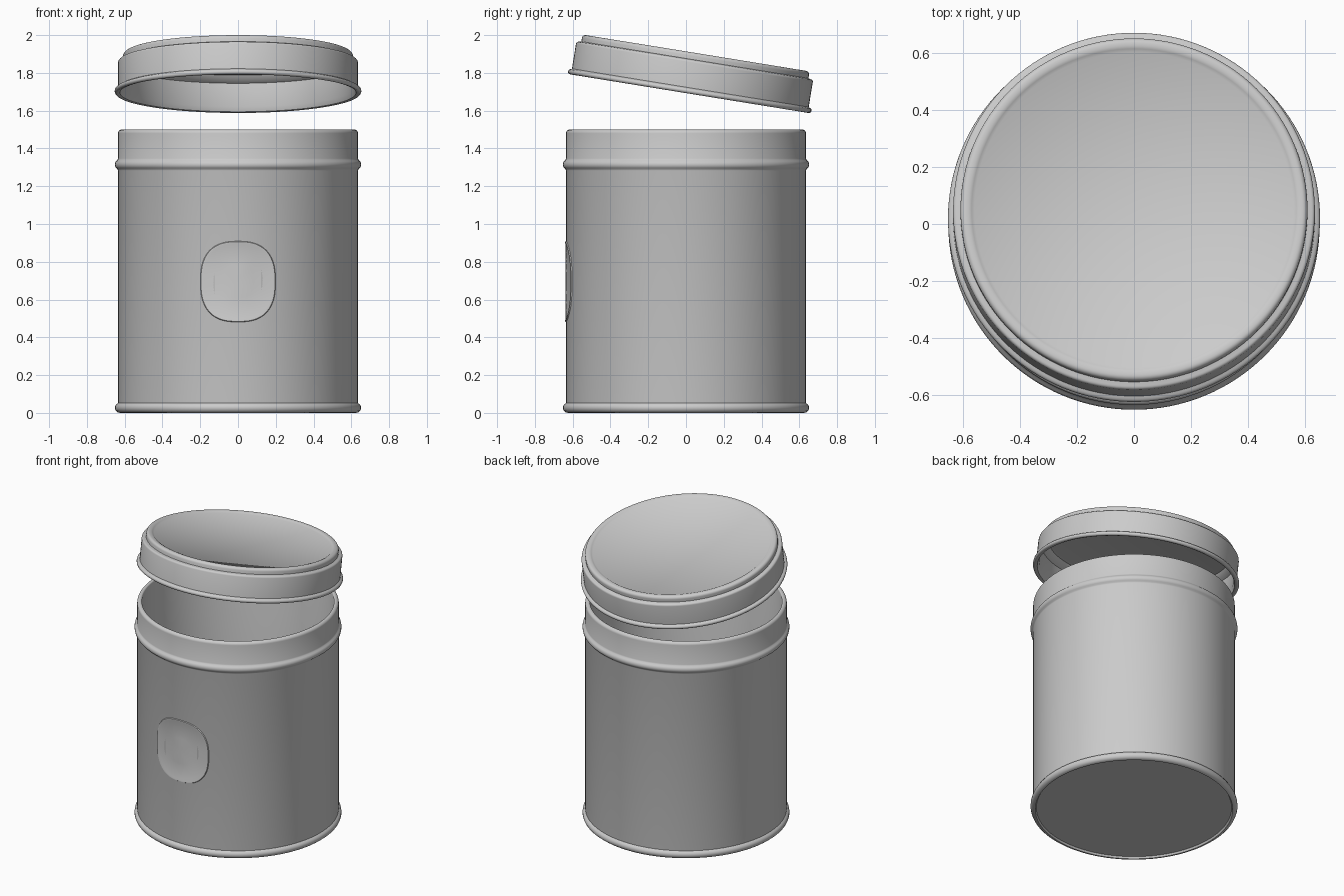
import bpy
import bmesh
from math import sin, cos, pi, radians, sqrt

cube = bpy.data.objects.get("Cube")
if cube:
    bpy.data.objects.remove(cube, do_unlink=True)

# Single plain metal colour
metal = bpy.data.materials.new("plain grey metal")
metal.use_nodes = True
GREY = (0.6, 0.6, 0.6, 1)
metal.diffuse_color = GREY
metal.node_tree.nodes["Principled BSDF"].inputs["Base Color"].default_value = GREY

SEGMENTS = 128
WALL = 0.635


def finish(bm, name):
    bmesh.ops.recalc_face_normals(bm, faces=bm.faces)
    mesh = bpy.data.meshes.new(name)
    bm.to_mesh(mesh)
    bm.free()
    mesh.materials.append(metal)
    obj = bpy.data.objects.new(name, mesh)
    bpy.context.collection.objects.link(obj)
    bpy.ops.object.select_all(action='DESELECT')
    obj.select_set(True)
    bpy.context.view_layer.objects.active = obj
    bpy.ops.object.shade_smooth_by_angle(angle=radians(40))
    return obj


def arc(r, z, size, start, end, steps=6):
    """Points of a rounded corner or bead in the (radius, height) plane."""
    angles = [radians(start + (end - start) * i / steps) for i in range(steps + 1)]
    return [(r + size * cos(a), z + size * sin(a)) for a in angles]


def lathe(name, profile):
    """Revolve a closed-on-axis profile around z."""
    bm = bmesh.new()
    verts = [bm.verts.new((r, 0, z)) for r, z in profile]
    edges = [bm.edges.new(pair) for pair in zip(verts, verts[1:])]
    bmesh.ops.spin(bm, geom=verts + edges, cent=(0, 0, 0), axis=(0, 0, 1),
                   angle=2 * pi, steps=SEGMENTS, use_merge=True)
    bmesh.ops.remove_doubles(bm, verts=bm.verts, dist=0.0004)
    return finish(bm, name)


# Can: base, foot bead, wall, lid-stop bead, rounded lip and hollow inside
lathe("can_body",
      [(0, 0.012), (0.615, 0.012), (0.622, 0)]
      + arc(0.625, 0.027, 0.027, -90, 70)
      + [(WALL, 0.056), (WALL, 1.283)]
      + arc(0.624, 1.315, 0.028, -60, 60)
      + [(WALL, 1.347)]
      + arc(0.615, 1.48, 0.02, 0, 90)
      + arc(0.615, 1.49, 0.01, 90, 180, 4)
      + [(0.605, 0.04), (0, 0.04)])

# Lid: rolled rim, wall, stepped shoulder, raised edge around a sunken panel
lid = lathe("lid",
            [(0, 0.196), (0.555, 0.196), (0.575, 0.192), (0.59, 0.17), (0.615, 0.155),
             (0.615, 0.03), (0.625, 0.004)]
            + arc(0.639, 0.014, 0.014, -90, 80)
            + [(WALL, 0.031)]
            + arc(0.622, 0.165, 0.013, 0, 90, 4)
            + [(0.609, 0.181)]
            + arc(0.591, 0.2, 0.018, 0, 90)
            + [(0.58, 0.218), (0.57, 0.214), (0.56, 0.206), (0, 0.206)])
lid.location = (0, 0.018, 1.69)
lid.rotation_euler.x = radians(-9.2)

# Emblem: a faint rounded plate with a raised edge, wrapped on the front wall
bm = bmesh.new()
COUNT = 64
rings = []
for scale, lift in ((1, -0.002), (0.98, 0.005), (0.95, 0.005), (0.91, 0.002), (0.4, 0.002)):
    ring = []
    for i in range(COUNT):
        a = 2 * pi * i / COUNT
        k = scale / (abs(cos(a)) ** 2.6 + abs(sin(a)) ** 2.6) ** (1 / 2.6)
        x = 0.2 * k * cos(a)
        y = -sqrt((WALL + lift) ** 2 - x * x)
        ring.append(bm.verts.new((x, y, 0.695 + 0.215 * k * sin(a))))
    rings.append(ring)
for outer, inner in zip(rings, rings[1:]):
    for i in range(COUNT):
        j = (i + 1) % COUNT
        bm.faces.new((outer[i], outer[j], inner[j], inner[i]))
centre = bm.verts.new((0, -WALL - 0.002, 0.695))
for i in range(COUNT):
    bm.faces.new((rings[-1][i], rings[-1][(i + 1) % COUNT], centre))
for face in bm.faces:
    face.normal_update()
emblem = finish(bm, "front_emblem")
if emblem.data.polygons[-1].normal.y > 0:
    emblem.data.flip_normals()
